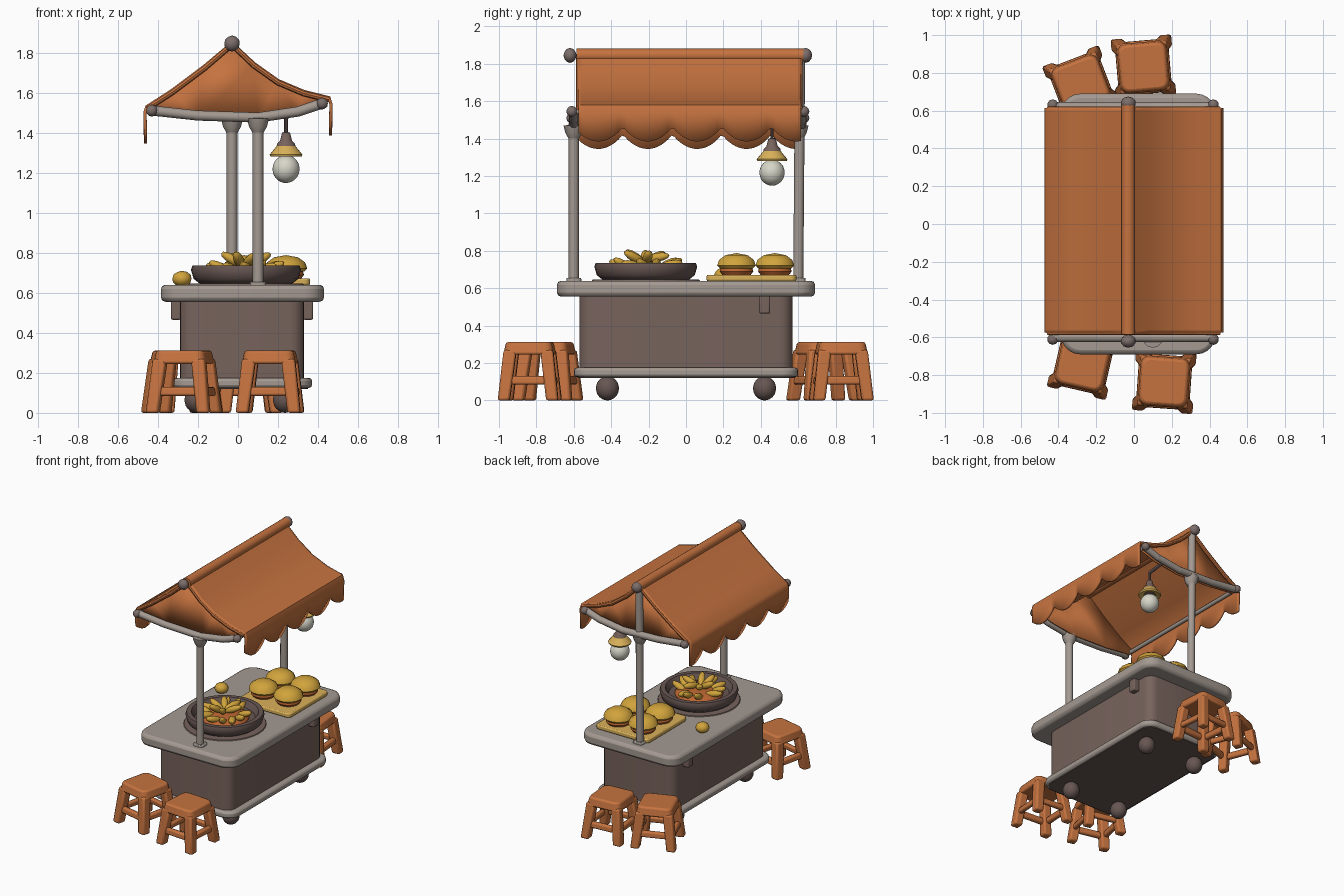
import bpy, bmesh, math, random
from mathutils import Vector, Matrix

if "Cube" in bpy.data.objects:
    bpy.data.objects.remove(bpy.data.objects["Cube"])
random.seed(4)


def material(name, r, g, b):
    m = bpy.data.materials.new(name)
    m.use_nodes = True
    m.diffuse_color = (r, g, b, 1)
    node = m.node_tree.nodes["Principled BSDF"]
    node.inputs["Base Color"].default_value = (r, g, b, 1)
    node.inputs["Roughness"].default_value = 0.8
    return m


ORANGE = material("orange cloth and plastic", 0.56, 0.17, 0.05)
GREY = material("warm grey", 0.37, 0.32, 0.285)
BROWN = material("brown panel", 0.185, 0.125, 0.107)
DARK = material("dark brown", 0.135, 0.093, 0.085)
KNOB = material("knob grey", 0.2, 0.155, 0.145)
YELLOW = material("golden yellow", 0.64, 0.37, 0.045)
TRAY = material("pale yellow", 0.7, 0.44, 0.1)
BULB = material("bulb white", 0.68, 0.67, 0.58)
PATTY = material("patty orange", 0.5, 0.13, 0.03)


def finish(name, bm, mat, bevel=0, segments=2):
    bmesh.ops.recalc_face_normals(bm, faces=bm.faces)
    mesh = bpy.data.meshes.new(name)
    bm.to_mesh(mesh)
    bm.free()
    mesh.materials.append(mat)
    return place(name, mesh, bevel, segments)


def place(name, mesh, bevel=0, segments=2):
    ob = bpy.data.objects.new(name, mesh)
    bpy.context.collection.objects.link(ob)
    if bevel:
        mod = ob.modifiers.new("Bevel", "BEVEL")
        mod.width, mod.segments = bevel, segments
        mod.limit_method, mod.angle_limit = "ANGLE", math.radians(40)
    bpy.ops.object.select_all(action="DESELECT")
    ob.select_set(True)
    bpy.context.view_layer.objects.active = ob
    bpy.ops.object.shade_smooth_by_angle(angle=math.radians(40))
    return ob


def slab(name, x0, x1, y0, y1, z0, z1, radius, mat, bevel):
    """Box with rounded vertical corners."""
    bm = bmesh.new()
    bmesh.ops.create_cube(bm, size=1, matrix=Matrix.Translation(((x0 + x1) / 2, (y0 + y1) / 2, (z0 + z1) / 2))
                          @ Matrix.Diagonal((x1 - x0, y1 - y0, z1 - z0, 1)))
    if radius:
        upright = [e for e in bm.edges if abs(e.verts[0].co.z - e.verts[1].co.z) > 1e-4]
        bmesh.ops.bevel(bm, geom=upright, offset=radius, segments=5, profile=0.5, affect="EDGES")
    return finish(name, bm, mat, bevel)


def lathe(name, profile, center, mat, sides=24):
    bm = bmesh.new()
    verts = [bm.verts.new((r, 0, z)) for r, z in profile]
    edges = [bm.edges.new(pair) for pair in zip(verts, verts[1:])]
    bmesh.ops.spin(bm, geom=verts + edges, axis=(0, 0, 1), cent=(0, 0, 0), angle=math.tau, steps=sides)
    bmesh.ops.remove_doubles(bm, verts=bm.verts, dist=1e-4)
    bmesh.ops.translate(bm, verts=bm.verts, vec=center)
    return finish(name, bm, mat)


def rod(name, points, radius, mat, sides=12):
    """Round bar built from cylinders between points, with round joints."""
    bm = bmesh.new()
    pts = [Vector(p) for p in points]
    for a, b in zip(pts, pts[1:]):
        d = b - a
        m = Matrix.Translation((a + b) / 2) @ d.to_track_quat("Z", "Y").to_matrix().to_4x4()
        bmesh.ops.create_cone(bm, cap_ends=True, segments=sides, radius1=radius, radius2=radius, depth=d.length, matrix=m)
    for p in pts[1:-1]:
        bmesh.ops.create_uvsphere(bm, u_segments=sides, v_segments=6, radius=radius, matrix=Matrix.Translation(p))
    return finish(name, bm, mat)


def ball(name, center, size, mat, turn=None, detail=3):
    bm = bmesh.new()
    m = Matrix.Translation(center) @ (turn or Matrix()) @ Matrix.Diagonal((*size, 1))
    bmesh.ops.create_icosphere(bm, subdivisions=detail, radius=1, matrix=m)
    return finish(name, bm, mat)


# Cart body, base and counter
slab("cart_body", -0.29, 0.33, -0.57, 0.57, 0.15, 0.58, 0.07, BROWN, 0.01)
slab("cart_base", -0.33, 0.37, -0.6, 0.6, 0.125, 0.175, 0.09, GREY, 0.015)
slab("base_underside", -0.31, 0.35, -0.58, 0.58, 0.12, 0.13, 0.08, DARK, 0)
slab("counter_top", -0.385, 0.43, -0.69, 0.69, 0.555, 0.64, 0.1, GREY, 0.022)
for side, x in (("right", -0.31), ("left", 0.35)):
    slab(side + "_handle", x - 0.025, x + 0.025, 0.39, 0.45, 0.465, 0.56, 0, BROWN, 0.008)
    for end, y in (("front", -0.42), ("back", 0.42)):
        wx = x * 0.67
        ball(f"{end}_{side}_wheel", (wx, y, 0.065), (0.06, 0.062, 0.065), DARK)
        rod(f"{end}_{side}_wheel_stem", [(wx, y, 0.08), (wx, y, 0.14)], 0.03, KNOB)

# Posts, end bars and knobs
RIDGE_X = -0.03
rod("front_post", [(0.1, -0.6, 0.62), (0.1, -0.6, 1.48)], 0.027, GREY)
rod("back_post", [(RIDGE_X, 0.6, 0.62), (RIDGE_X, 0.61, 1.84)], 0.027, GREY)
for end, x, y in (("front", 0.1, -0.6), ("back", RIDGE_X, 0.6)):
    slab(end + "_post_foot", x - 0.04, x + 0.04, y - 0.04, y + 0.04, 0.63, 0.655, 0.02, GREY, 0.006)
    lathe(end + "_post_bracket", [(0.028, 1.40), (0.045, 1.43), (0.055, 1.47), (0, 1.475)], (x, y, 0), GREY, 12)
BAR = [(-0.43, 1.51), (-0.2, 1.485), (0.1, 1.475), (0.3, 1.505), (0.42, 1.545)]
for end, y in (("front", -0.6), ("back", 0.62)):
    rod(end + "_bar", [(x, y, z) for x, z in BAR], 0.025, GREY)
    ball(end + "_ridge_knob", (RIDGE_X, y + math.copysign(0.02, y), 1.845), (0.04, 0.035, 0.04), KNOB, detail=2)
    for side, (x, z) in (("right", BAR[0]), ("left", BAR[-1])):
        ball(f"{end}_{side}_knob", (x, y + math.copysign(0.01, y), z), (0.03, 0.03, 0.03), KNOB, detail=2)
for side, (x, z) in (("right", BAR[0]), ("left", BAR[-1])):
    rod(side + "_eave_bar", [(x, -0.6, z), (x, 0.62, z)], 0.015, GREY)

# Awning cloth with scalloped hems
ROOF = [(-0.455, 1.53), (-0.33, 1.61), (-0.17, 1.73), (RIDGE_X, 1.85),
        (0.08, 1.745), (0.2, 1.66), (0.33, 1.605), (0.455, 1.575)]
Y0, Y1, WAVES, STEPS = -0.575, 0.615, 4.5, 72
bm = bmesh.new()
rows = []
for i in range(STEPS + 1):
    t = i / STEPS
    scallop = 0.085 * abs(math.sin(math.pi * (WAVES * t + 0.1))) ** 0.7
    hem_r = (-0.462, 1.43 - scallop)
    hem_l = (0.462, 1.47 - scallop)
    line = [hem_r, (-0.465, 1.5)] + ROOF + [(0.465, 1.54), hem_l]
    rows.append([bm.verts.new((x, Y0 + t * (Y1 - Y0), z)) for x, z in line])
for a, b in zip(rows, rows[1:]):
    for k in range(len(a) - 1):
        bm.faces.new((a[k], a[k + 1], b[k + 1], b[k]))
awning = finish("awning", bm, ORANGE)
thick = awning.modifiers.new("Thickness", "SOLIDIFY")
thick.thickness, thick.offset = 0.016, 0
rod("awning_ridge_roll", [(RIDGE_X, -0.585, 1.845), (RIDGE_X, 0.63, 1.845)], 0.036, ORANGE, 16)

# Gable cloths and their piped edges
for end, y in (("front", -0.56), ("back", 0.595)):
    bm = bmesh.new()
    outline = ROOF + [(x, z - 0.02) for x, z in reversed(BAR)]
    face = bm.faces.new([bm.verts.new((x, y, z)) for x, z in outline])
    bmesh.ops.triangulate(bm, faces=[face])
    gable = finish(end + "_gable", bm, ORANGE)
    gable.modifiers.new("Thickness", "SOLIDIFY").thickness = 0.012
    rod(end + "_gable_piping", [(x, y + math.copysign(0.014, y), z - 0.01) for x, z in ROOF], 0.014, ORANGE, 8)

# Hanging lamp
LX, LY = 0.24, 0.46
rod("lamp_arm", [(LX, 0.62, 1.49), (LX, LY, 1.47)], 0.012, KNOB, 8)
rod("lamp_cord", [(LX, LY, 1.47), (LX, LY, 1.38)], 0.009, DARK, 8)
lathe("lamp_cap", [(0, 1.405), (0.02, 1.4), (0.03, 1.36), (0.045, 1.345), (0.052, 1.3), (0, 1.3)], (LX, LY, 0), BROWN)
lathe("lamp_rim", [(0.045, 1.335), (0.082, 1.29), (0.078, 1.28), (0.04, 1.29)], (LX, LY, 0), TRAY)
ball("lamp_bulb", (LX, LY, 1.218), (0.068, 0.068, 0.07), BULB)

# Bowl of wedges
BX, BY = 0.04, -0.215
lathe("bowl", [(0, 0.645), (0.23, 0.645), (0.262, 0.67), (0.275, 0.715), (0.268, 0.735), (0.235, 0.735),
               (0.22, 0.71), (0.21, 0.69), (0, 0.69)], (BX, BY, 0), DARK, 32)
lathe("bowl_mat", [(0, 0.648), (0.285, 0.646), (0.29, 0.638)], (BX, BY, 0), BROWN, 32)
ball("wedge_heap", (BX, BY, 0.69), (0.17, 0.17, 0.045), PATTY)
for ring, count, reach, z in (("outer", 11, 0.135, 0.725), ("inner", 6, 0.065, 0.765)):
    for i in range(count):
        a = math.tau * i / count + random.uniform(-0.2, 0.2)
        turn = Matrix.Rotation(a + random.uniform(-0.5, 0.5), 4, "Z") @ Matrix.Rotation(random.uniform(-0.6, -0.1), 4, "Y")
        ball(f"{ring}_wedge_{i}", (BX + reach * math.cos(a), BY + reach * math.sin(a), z),
             (0.07, 0.026, 0.024), YELLOW, turn, 2)

# Tray of filled buns
slab("tray", -0.09, 0.36, 0.11, 0.59, 0.638, 0.672, 0.03, TRAY, 0.008)
for i, (x, y) in enumerate([(0.03, 0.27), (0.03, 0.475), (0.24, 0.27), (0.24, 0.475)]):
    lathe(f"bun_base_{i}", [(0, 0.67), (0.075, 0.67), (0.09, 0.69), (0.085, 0.705), (0, 0.71)], (x, y, 0), PATTY)
    lathe(f"bun_top_{i}", [(0, 0.705), (0.09, 0.705), (0.106, 0.722), (0.095, 0.752), (0.06, 0.777), (0, 0.788)],
          (x, y, 0), YELLOW, 14)
ball("loose_bun", (-0.28, 0.2, 0.67), (0.05, 0.05, 0.04), YELLOW, detail=2)


# Stools: seat, splayed legs and cross rails
def prism(bm, low, low_half, high, high_half):
    ring = [(-1, -1), (1, -1), (1, 1), (-1, 1)]
    a, b = ([bm.verts.new((c[0] + h[0] * u, c[1] + h[1] * v, c[2])) for u, v in ring]
            for c, h in ((low, low_half), (high, high_half)))
    bm.faces.new(a[::-1])
    bm.faces.new(b)
    for k in range(4):
        n = (k + 1) % 4
        bm.faces.new((a[k], a[n], b[n], b[k]))


bm = bmesh.new()
prism(bm, (0, 0, 0.245), (0.135, 0.135), (0, 0, 0.312), (0.122, 0.122))
upright = [e for e in bm.edges if abs(e.verts[0].co.z - e.verts[1].co.z) > 0.01]
bmesh.ops.bevel(bm, geom=upright, offset=0.04, segments=3, profile=0.5, affect="EDGES")
for sx, sy in ((1, 1), (1, -1), (-1, 1), (-1, -1)):
    prism(bm, (0.13 * sx, 0.13 * sy, 0), (0.032, 0.032), (0.098 * sx, 0.098 * sy, 0.27), (0.034, 0.034))
for s in (1, -1):
    prism(bm, (0.125 * s, 0, 0.085), (0.018, 0.11), (0.12 * s, 0, 0.13), (0.018, 0.11))
    prism(bm, (0, 0.125 * s, 0.085), (0.11, 0.018), (0, 0.12 * s, 0.13), (0.11, 0.018))
stool = finish("front_right_stool", bm, ORANGE, 0.012)
stool_mesh = stool.data
spots = [("front_right_stool", -0.27, -0.74, -13), ("front_left_stool", 0.16, -0.835, -4),
         ("back_right_stool", -0.28, 0.74, 21), ("back_left_stool", 0.05, 0.83, 5)]
for name, x, y, angle in spots:
    ob = stool if name == stool.name else place(name, stool_mesh, 0.012)
    ob.location = (x, y, 0)
    ob.rotation_euler.z = math.radians(angle)
